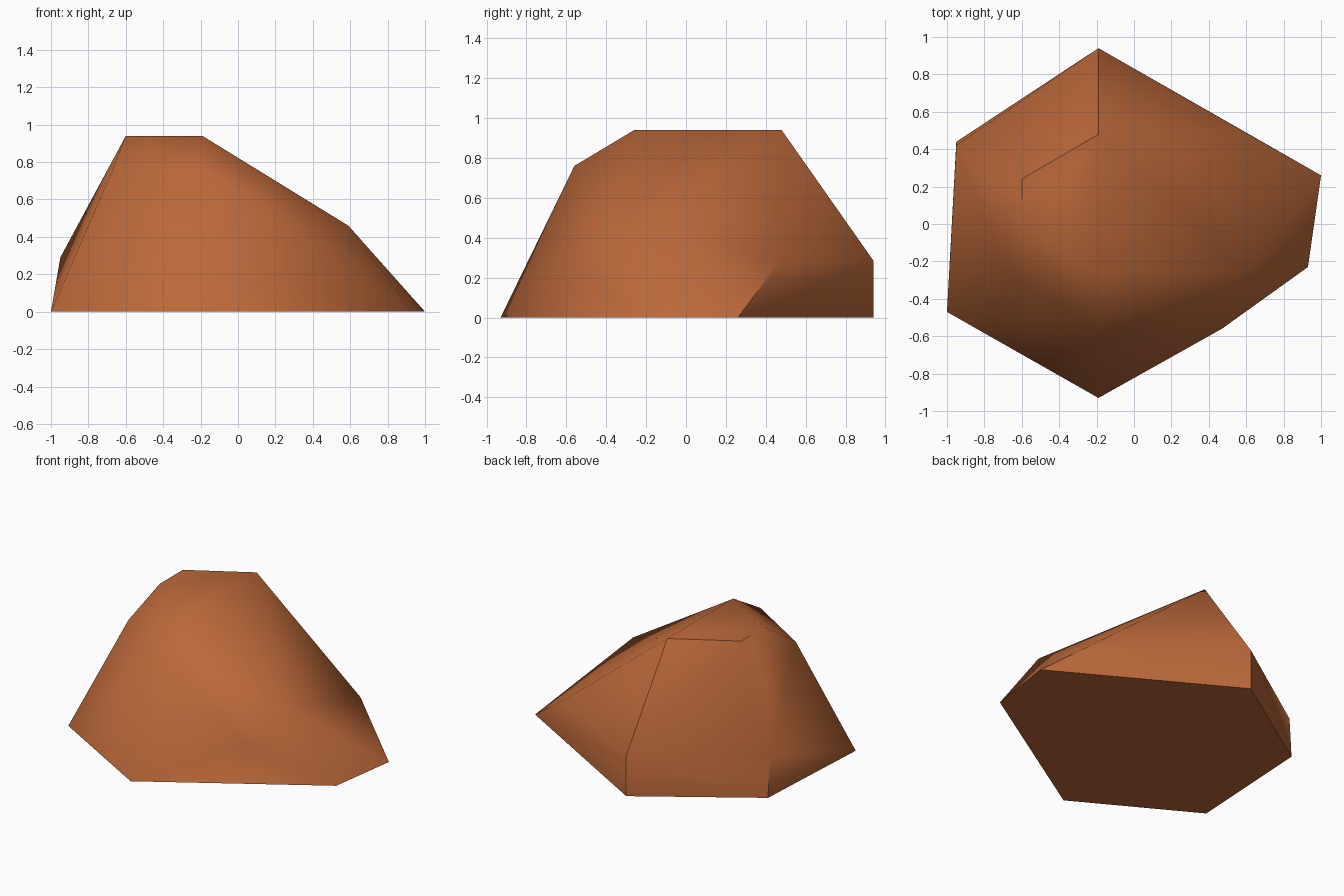
import bpy, bmesh, math

if "Cube" in bpy.data.objects:
    bpy.data.objects.remove(bpy.data.objects["Cube"])

# rock outline in rings: ground, belt, shoulder, crown
ground = [(-0.95, 0.44), (-0.19, 0.94), (1.0, 0.26), (0.93, -0.23), (-0.19, -0.93), (-1.0, -0.47)]
belt = [(-0.95, 0.42, 0.29), (-0.19, 0.94, 0.285), (0.63, 0.47, 0.28), (0.47, -0.56, 0.28)]
shoulder = [(0.59, -0.25, 0.46), (-0.19, -0.56, 0.76), (-0.67, -0.27, 0.76)]
crown = [(-0.60, 0.24), (-0.19, 0.48), (-0.19, -0.26), (-0.60, -0.02)]
points = [(x, y, 0) for x, y in ground] + belt + shoulder + [(x, y, 0.94) for x, y in crown]

# wrap the rings in a faceted boulder
bm = bmesh.new()
for p in points:
    bm.verts.new(p)
bmesh.ops.convex_hull(bm, input=bm.verts[:])
bmesh.ops.dissolve_limit(bm, angle_limit=math.radians(1), verts=bm.verts[:], edges=bm.edges[:])
bmesh.ops.recalc_face_normals(bm, faces=bm.faces[:])
mesh = bpy.data.meshes.new("rock")
bm.to_mesh(mesh)
bm.free()

# single clay colour
clay = bpy.data.materials.new("clay brown")
clay.diffuse_color = (0.50, 0.14, 0.042, 1)
clay.use_nodes = True
clay.node_tree.nodes["Principled BSDF"].inputs["Base Color"].default_value = clay.diffuse_color
mesh.materials.append(clay)

rock = bpy.data.objects.new("rock", mesh)
bpy.context.collection.objects.link(rock)
bpy.context.view_layer.objects.active = rock
rock.select_set(True)
bpy.ops.object.shade_smooth_by_angle(angle=math.radians(50))
